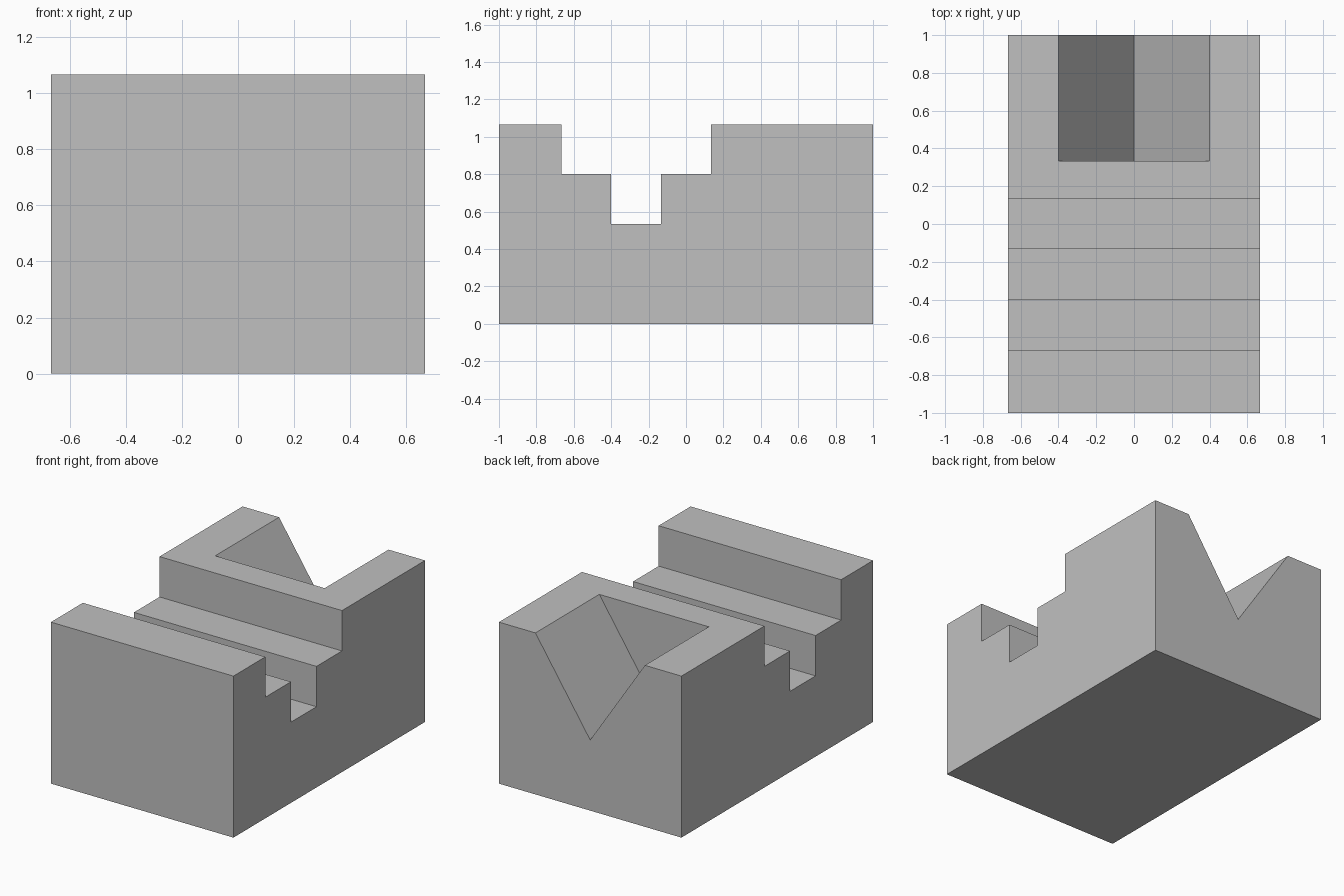
import bpy
import bmesh
from mathutils import Vector

cube = bpy.data.objects.get("Cube")
if cube:
    bpy.data.objects.remove(cube, do_unlink=True)

grey = bpy.data.materials.new("plain_grey")
grey.use_nodes = True
colour = (0.53, 0.53, 0.53, 1)
grey.diffuse_color = colour
grey.node_tree.nodes["Principled BSDF"].inputs["Base Color"].default_value = colour


def prism(name, points, direction):
    """Extrude a closed outline along a direction into a solid."""
    bm = bmesh.new()
    outline = bm.faces.new([bm.verts.new(p) for p in points])
    extruded = bmesh.ops.extrude_face_region(bm, geom=[outline], use_keep_orig=True)
    verts = [v for v in extruded["geom"] if isinstance(v, bmesh.types.BMVert)]
    bmesh.ops.translate(bm, verts=verts, vec=Vector(direction))
    bmesh.ops.recalc_face_normals(bm, faces=bm.faces)
    mesh = bpy.data.meshes.new(name)
    bm.to_mesh(mesh)
    bm.free()
    mesh.materials.append(grey)
    obj = bpy.data.objects.new(name, mesh)
    bpy.context.collection.objects.link(obj)
    return obj


# Block with a stepped slot running across it
unit = 1 / 15
half_width = 10 * unit
top = 16 * unit
profile = [(-15, 0), (15, 0), (15, 16), (2, 16), (2, 12), (-2, 12),
           (-2, 8), (-6, 8), (-6, 12), (-10, 12), (-10, 16), (-15, 16)]
block = prism("stepped_block",
              [(-half_width, y * unit, z * unit) for y, z in profile],
              (2 * half_width, 0, 0))

# V-shaped groove cut into the back, ending in an upright wall
groove_depth = 9 * unit
groove_half_width = 6 * unit
groove_start = 5 * unit
stretch = 1.25
reach = groove_half_width * stretch
apex = top - groove_depth
rim = apex + groove_depth * stretch
groove = prism("groove_cutter",
               [(0, groove_start, apex), (reach, groove_start, rim),
                (-reach, groove_start, rim)],
               (0, 1, 0))
groove.hide_render = True

cut = block.modifiers.new("v_groove", "BOOLEAN")
cut.operation = "DIFFERENCE"
cut.solver = "EXACT"
cut.object = groove
bpy.context.view_layer.objects.active = block
block.select_set(True)
bpy.ops.object.modifier_apply(modifier=cut.name)
bpy.data.objects.remove(groove, do_unlink=True)
